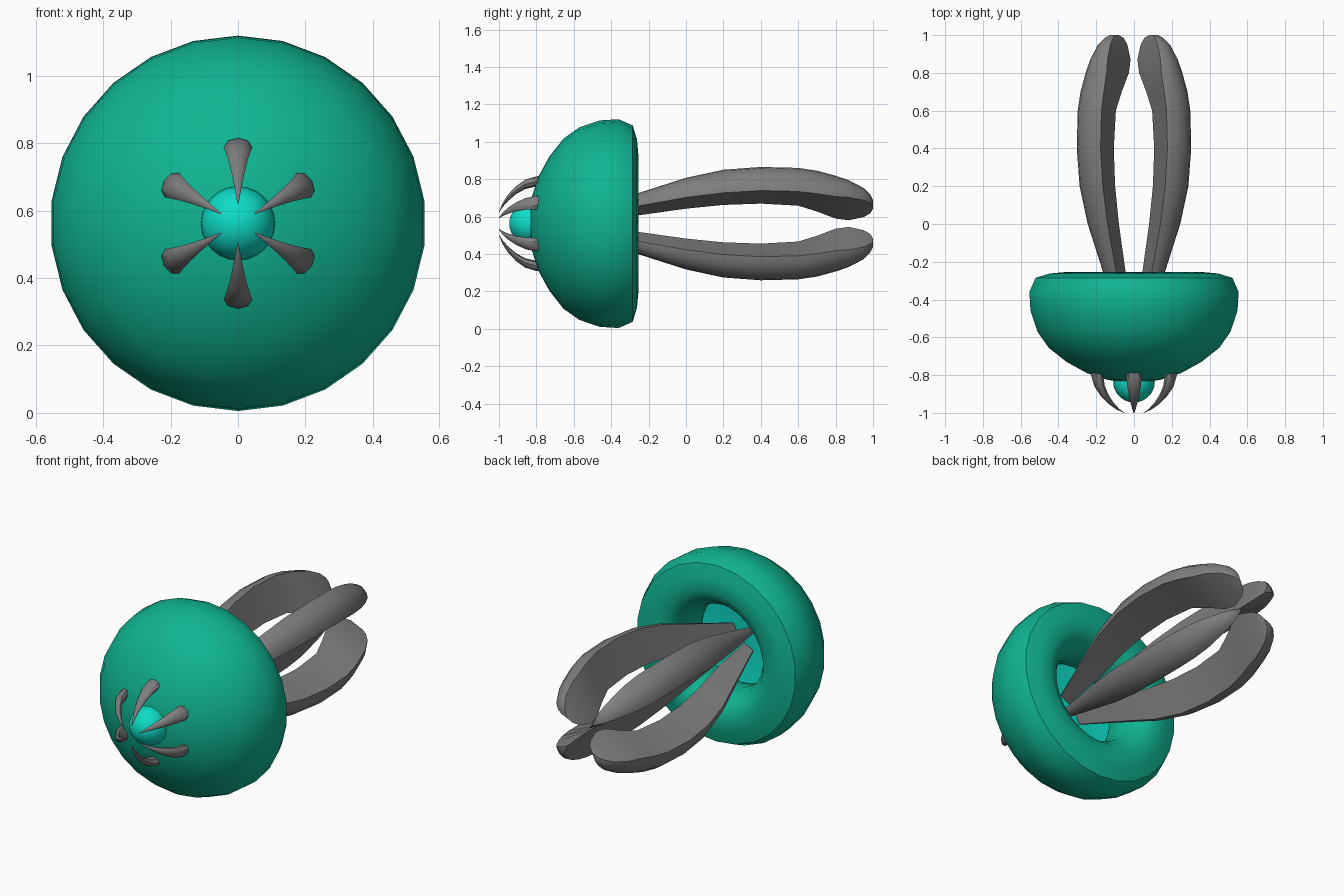
import bpy, bmesh, math

if "Cube" in bpy.data.objects:
    bpy.data.objects.remove(bpy.data.objects["Cube"])

CZ = 0.5625  # height of the central axis (runs along y)


def material(name, rgb):
    m = bpy.data.materials.new(name)
    m.diffuse_color = (*rgb, 1)
    m.use_nodes = True
    m.node_tree.nodes["Principled BSDF"].inputs["Base Color"].default_value = m.diffuse_color
    return m


teal = material("teal", (0.005, 0.46, 0.29))
bright = material("bright turquoise", (0.004, 0.72, 0.57))
grey = material("grey", (0.21, 0.21, 0.21))


def finish(name, bm, mat, angle=40):
    bmesh.ops.remove_doubles(bm, verts=bm.verts, dist=1e-5)
    bmesh.ops.recalc_face_normals(bm, faces=bm.faces)
    me = bpy.data.meshes.new(name)
    bm.to_mesh(me)
    bm.free()
    me.materials.append(mat)
    ob = bpy.data.objects.new(name, me)
    bpy.context.collection.objects.link(ob)
    bpy.ops.object.select_all(action='DESELECT')
    ob.select_set(True)
    bpy.context.view_layer.objects.active = ob
    bpy.ops.object.shade_smooth_by_angle(angle=math.radians(angle))
    return ob


def loft(bm, rings):
    """Skin closed rings of points and cap both ends."""
    vs = [[bm.verts.new(p) for p in ring] for ring in rings]
    n = len(vs[0])
    for a, b in zip(vs, vs[1:]):
        for i in range(n):
            j = (i + 1) % n
            bm.faces.new((a[i], a[j], b[j], b[i]))
    bm.faces.new(vs[0])
    bm.faces.new(vs[-1])


def lathe(name, profile, mat, n=26):
    """Turn (radius, y) points about the axis, one vertex straight up."""
    bm = bmesh.new()
    loft(bm, [[(r * math.sin(2 * math.pi * i / n), y,
                CZ + r * math.cos(2 * math.pi * i / n)) for i in range(n)]
              for r, y in profile])
    return finish(name, bm, mat)


def radial(a, r, t, y):
    """Radial r and sideways t at angle a from +x."""
    c, s = math.cos(a), math.sin(a)
    return (r * c - t * s, y, CZ + r * s + t * c)


# Hollow-backed round body
lathe("body", [(0.06, -0.838), (0.14, -0.825), (0.25, -0.79), (0.36, -0.73),
               (0.455, -0.655), (0.515, -0.57), (0.552, -0.46), (0.558, -0.36),
               (0.525, -0.285), (0.45, -0.262), (0.37, -0.255), (0.31, -0.285),
               (0.265, -0.35), (0.25, -0.43), (0.265, -0.52), (0.28, -0.56)], teal)

# Bright floor inside the hollow
lathe("inner_core", [(0.27, -0.55), (0.262, -0.52), (0.15, -0.535)], bright)

# Bright lens at the front
bm = bmesh.new()
bmesh.ops.create_uvsphere(bm, u_segments=24, v_segments=14, radius=0.11)
for v in bm.verts:
    v.co = (v.co.x, v.co.z - 0.835, v.co.y + CZ)
finish("front_lens", bm, bright)

# Four rear prongs, wedge section: y, inner ridge, side edge, outer edge (seen at 45 degrees)
PRONG = [(-0.52, 0.02, 0.05, 0.08), (-0.25, 0.045, 0.095, 0.165),
         (0.0, 0.08, 0.14, 0.245), (0.2, 0.10, 0.165, 0.288),
         (0.4, 0.107, 0.177, 0.303), (0.6, 0.096, 0.172, 0.298),
         (0.7, 0.065, 0.16, 0.283), (0.8, 0.027, 0.145, 0.256),
         (0.87, 0.018, 0.14, 0.232), (0.95, 0.035, 0.125, 0.19),
         (0.985, 0.055, 0.11, 0.155), (1.0, 0.08, 0.10, 0.125)]
for k in range(4):
    a = math.radians(45 + 90 * k)
    bm = bmesh.new()
    rings = []
    for y, inner, side, outer in PRONG:
        ri = inner * math.sqrt(2)
        re = (side + outer) / math.sqrt(2)
        w = (outer - side) / math.sqrt(2)
        sec = [(ri, 0), (re, w), (re + 0.3 * w, 0.6 * w), (re + 0.42 * w, 0),
               (re + 0.3 * w, -0.6 * w), (re, -w)]
        rings.append([radial(a, r, t, y) for r, t in sec])
    loft(bm, rings)
    finish(f"rear_prong_{k + 1}", bm, grey)

# Six small front claws: y, centre radius, half depth, half width
CLAW = [(-0.74, 0.23, 0.026, 0.038), (-0.80, 0.226, 0.027, 0.042),
        (-0.86, 0.210, 0.025, 0.036), (-0.91, 0.178, 0.021, 0.026),
        (-0.95, 0.140, 0.017, 0.017), (-0.98, 0.100, 0.011, 0.009),
        (-1.0, 0.06, 0.002, 0.002)]
for k in range(6):
    a = math.radians(90 + 60 * k)
    bm = bmesh.new()
    loft(bm, [[radial(a, r + d * math.cos(math.pi * i / 4),
                      w * math.sin(math.pi * i / 4), y) for i in range(8)]
              for y, r, d, w in CLAW])
    finish(f"front_claw_{k + 1}", bm, grey)
